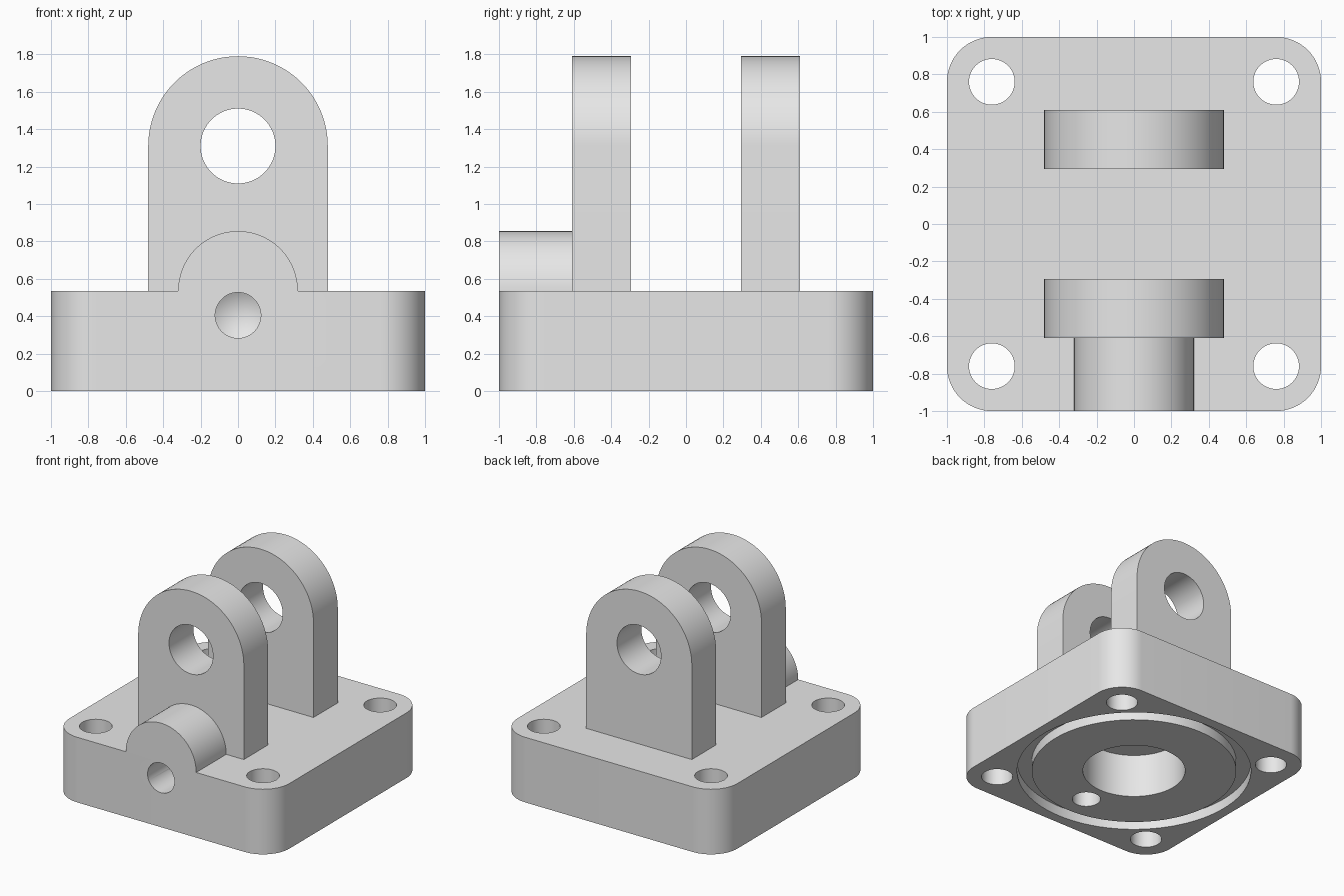
import bpy, bmesh
from math import sin, cos, pi, radians
from mathutils import Matrix, Vector

SEG = 96
TOP = 0.535        # height of the base block
LUG_Z = 1.31       # height of the lug bore axis

cube = bpy.data.objects.get("Cube")
if cube:
    bpy.data.objects.remove(cube, do_unlink=True)

grey = bpy.data.materials.new("plain grey")
grey.use_nodes = True
grey.diffuse_color = (0.8, 0.8, 0.8, 1)
grey.node_tree.nodes["Principled BSDF"].inputs["Base Color"].default_value = (0.8, 0.8, 0.8, 1)


def finish(name, bm):
    bmesh.ops.recalc_face_normals(bm, faces=bm.faces)
    mesh = bpy.data.meshes.new(name)
    bm.to_mesh(mesh)
    bm.free()
    mesh.materials.append(grey)
    obj = bpy.data.objects.new(name, mesh)
    bpy.context.collection.objects.link(obj)
    return obj


def arc(cx, cy, r, start, end, steps):
    angles = [radians(start + (end - start) * i / steps) for i in range(steps + 1)]
    return [(cx + r * cos(a), cy + r * sin(a)) for a in angles]


def prism(name, points, depth):
    """Extrude a closed outline given as 3D points."""
    bm = bmesh.new()
    face = bm.faces.new([bm.verts.new(p) for p in points])
    moved = bmesh.ops.extrude_face_region(bm, geom=[face])["geom"]
    bmesh.ops.translate(bm, vec=depth,
                        verts=[v for v in moved if isinstance(v, bmesh.types.BMVert)])
    return finish(name, bm)


def lathe(name, profile, place=Matrix(), closed=False):
    """Revolve a (radius, height) profile about z, then place it."""
    bm = bmesh.new()
    verts = [bm.verts.new((r, 0, z)) for r, z in profile]
    edges = [bm.edges.new(pair) for pair in zip(verts, verts[1:])]
    if closed:
        edges.append(bm.edges.new((verts[-1], verts[0])))
    bmesh.ops.spin(bm, geom=verts + edges, cent=(0, 0, 0), axis=(0, 0, 1),
                   angle=2 * pi, steps=SEG, use_merge=True)
    bmesh.ops.remove_doubles(bm, verts=bm.verts, dist=1e-5)
    bm.transform(place)
    return finish(name, bm)


def drill(x, y, r, z0, z1):
    return lathe("cutter", [(0, z0), (r, z0), (r, z1), (0, z1)], Matrix.Translation((x, y, 0)))


def cut(obj, cutters):
    bpy.context.view_layer.objects.active = obj
    for cutter in cutters:
        mod = obj.modifiers.new("cut", "BOOLEAN")
        mod.operation = "DIFFERENCE"
        mod.solver = "EXACT"
        mod.object = cutter
        bpy.ops.object.modifier_apply(modifier=mod.name)
        bpy.data.objects.remove(cutter, do_unlink=True)


def smooth(obj):
    bpy.ops.object.select_all(action="DESELECT")
    obj.select_set(True)
    bpy.context.view_layer.objects.active = obj
    bpy.ops.object.shade_smooth_by_angle(angle=radians(30))


# Base block with rounded vertical corners
outline = []
for k, (sx, sy) in enumerate([(1, 1), (-1, 1), (-1, -1), (1, -1)]):
    outline += arc(sx * 0.76, sy * 0.76, 0.24, 90 * k, 90 * k + 90, 16)
base = prism("base_block", [(x, y, 0) for x, y in outline], Vector((0, 0, TOP)))

# Corner bolt holes
holes = [drill(x, y, 0.122, -0.2, 0.8) for x in (-0.76, 0.76) for y in (-0.76, 0.76)]
# Blind bore and ring groove in the underside
holes.append(drill(0, 0, 0.4, -0.2, 0.37))
holes.append(lathe("cutter", [(0.8, -0.1), (0.915, -0.1), (0.915, 0.085), (0.8, 0.085)],
                   closed=True))
# Front port with a conical end, and the passage from below that meets it
along_y = Matrix.Translation((0, -1, 0.405)) @ Matrix.Rotation(-pi / 2, 4, "X")
holes.append(lathe("cutter", [(0, -0.2), (0.122, -0.2), (0.122, 0.53), (0, 0.6)], along_y))
holes.append(drill(0, -0.58, 0.11, -0.2, 0.4))
cut(base, holes)
smooth(base)

# Pair of round-topped lugs with a cross bore
lug_outline = [(-0.48, TOP), (0.48, TOP)] + arc(0, LUG_Z, 0.48, 0, 180, 48)
for name, y in (("front_lug", -0.61), ("rear_lug", 0.295)):
    lug = prism(name, [(x, y, z) for x, z in lug_outline], Vector((0, 0.315, 0)))
    place = Matrix.Translation((0, y, LUG_Z)) @ Matrix.Rotation(-pi / 2, 4, "X")
    cut(lug, [lathe("cutter", [(0, -0.1), (0.2, -0.1), (0.2, 0.5), (0, 0.5)], place)])
    smooth(lug)

# Half-round boss above the front port
boss = prism("port_boss", [(x, -1, z) for x, z in arc(0, TOP, 0.32, 0, 180, 48)],
             Vector((0, 0.39, 0)))
smooth(boss)
